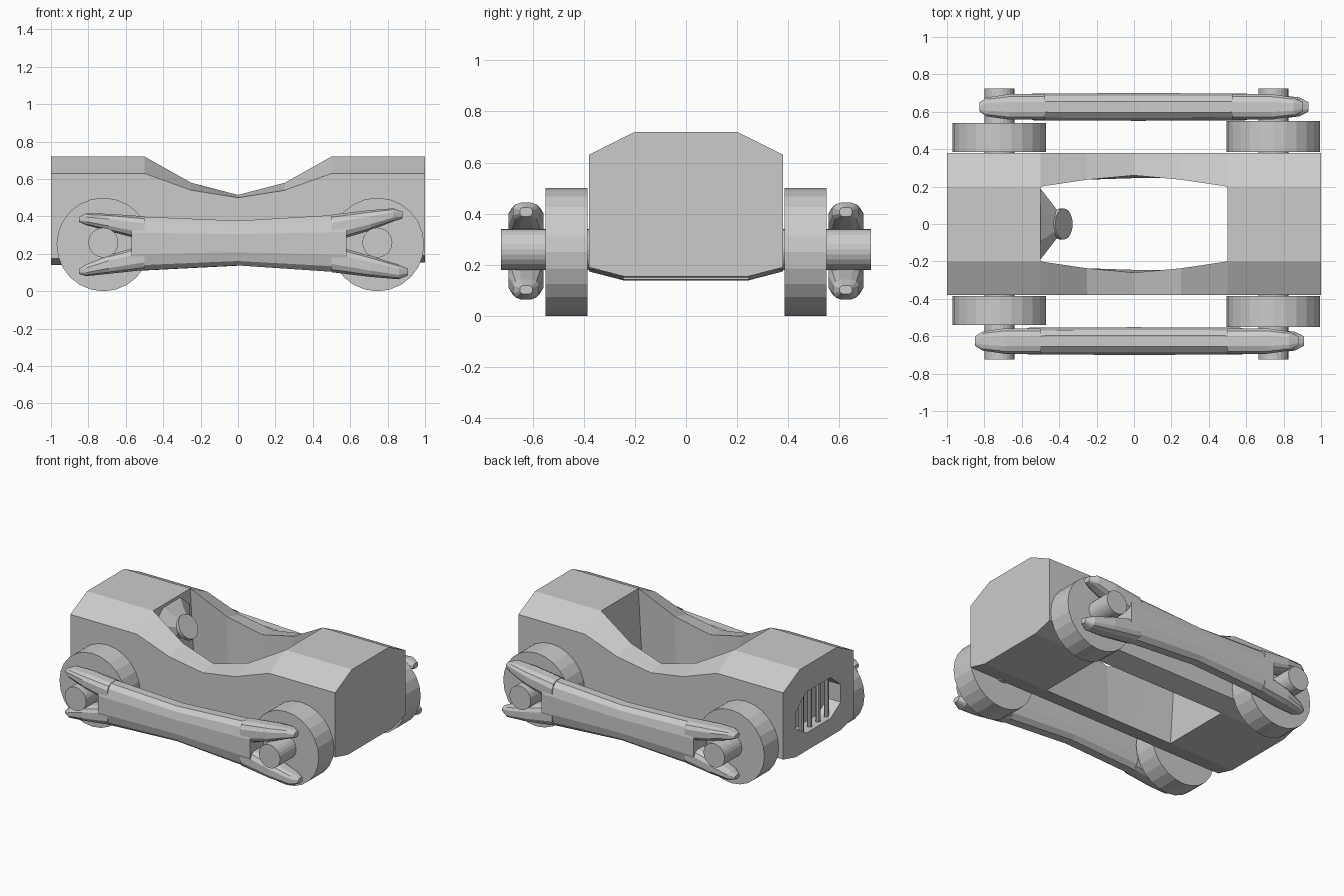
import bpy, bmesh, math
from mathutils import Vector, Matrix

if "Cube" in bpy.data.objects:
    bpy.data.objects.remove(bpy.data.objects["Cube"])


def finish(bm, name):
    bmesh.ops.remove_doubles(bm, verts=bm.verts, dist=1e-5)
    bmesh.ops.recalc_face_normals(bm, faces=bm.faces)
    me = bpy.data.meshes.new(name)
    bm.to_mesh(me)
    bm.free()
    ob = bpy.data.objects.new(name, me)
    bpy.context.collection.objects.link(ob)
    return ob


def bridge(bm, a, b, skip=()):
    n = len(a)
    for i in range(n):
        if i not in skip:
            bm.faces.new((a[i], a[(i + 1) % n], b[(i + 1) % n], b[i]))


def cylinder(name, p, q, r, sides):
    p, q = Vector(p), Vector(q)
    d = q - p
    bm = bmesh.new()
    rot = d.to_track_quat('Z', 'Y').to_matrix().to_4x4()
    bmesh.ops.create_cone(bm, cap_ends=True, segments=sides, radius1=r, radius2=r,
                          depth=d.length, matrix=Matrix.Translation((p + q) / 2) @ rot)
    return finish(bm, name)


# Body: octagonal sections; the cockpit is open at top and bottom
def body_section(x, ytop, ztop, zside):
    zb = 0.147 + 0.008 * x
    half = [(0.245, zb), (0.38, zb + 0.035), (0.38, zside), (ytop, ztop)]
    return [(x, y, z) for y, z in half] + [(x, -y, z) for y, z in reversed(half)]


sections = [(-1, .2, .72, .63), (-.5, .2, .72, .63), (-.25, .237, .58, .54), (0, .26, .515, .50),
            (.25, .237, .58, .54), (.5, .2, .72, .63), (1, .2, .72, .63)]
bm = bmesh.new()
rings = [[bm.verts.new(p) for p in body_section(*s)] for s in sections]
for i in range(6):
    a, b = rings[i], rings[i + 1]
    cockpit = 1 <= i <= 4
    bridge(bm, a, b, (3, 7) if cockpit else ())
    if cockpit:  # inner side walls
        bm.faces.new((a[3], b[3], b[0], a[0]))
        bm.faces.new((a[4], b[4], b[7], a[7]))
for i in (1, 5):  # walls at both cockpit ends
    bm.faces.new([rings[i][k] for k in (0, 3, 4, 7)])
bm.faces.new(rings[6])
# recessed grille opening in the nose
opening = [(.13, .26), (.24, .33), (.24, .45), (.13, .54)]
opening += [(-y, z) for y, z in reversed(opening)]
rim = [bm.verts.new((-1, y, z)) for y, z in opening]
deep = [bm.verts.new((-.9, y, z)) for y, z in opening]
bridge(bm, rings[0], rim)
bridge(bm, rim, deep)
bm.faces.new(deep)
finish(bm, "body")

# Grille bars
for i in range(4):
    y = -0.135 + 0.09 * i
    cylinder("grille_bar", (-.965, y, .265), (-.965, y, .535), 0.016, 8)

# Steering mount and wheel
bm = bmesh.new()
base = [(.09, .42), (.19, .48), (.19, .62), (.09, .70)]
base += [(-y, z) for y, z in reversed(base)]
a = [bm.verts.new((-.5, y, z)) for y, z in base]
b = [bm.verts.new((-.405, y * .35, .56 + (z - .56) * .35)) for y, z in base]
bridge(bm, a, b)
bm.faces.new(a)
bm.faces.new(b)
finish(bm, "steering_mount")
tilt = Vector((math.cos(.6), 0, math.sin(.6)))
hub = Vector((-.375, 0, .57))
cylinder("steering_wheel", hub - tilt * .025, hub, 0.083, 24)

# Wheels and axles
for side in (-1, 1):
    for x, yo, tag in ((-.72, .54, "front"), (.745, .55, "rear")):
        cylinder(tag + "_wheel", (x, side * .385, .25), (x, side * yo, .25), 0.25, 24)
        cylinder(tag + "_axle", (x, side * .36, .26), (x, side * .725, .26), 0.08, 24)


# Bones: a pinched shaft with two tapered prongs at each end
def loft(bm, secs, yc, dx, n=12):
    prev = None
    for x, lo, hi, hy in secs:
        ring = []
        for k in range(n):
            t = 2 * math.pi * (k + .5) / n
            c, s = math.cos(t), math.sin(t)
            sq = [math.copysign(abs(v) ** .7, v) for v in (c, s)]
            ring.append(bm.verts.new((x + dx, yc + hy * sq[0],
                                      (lo + hi) / 2 + (hi - lo) / 2 * sq[1])))
        if prev:
            bridge(bm, prev, ring)
        else:
            bm.faces.new(ring)
        prev = ring
    bm.faces.new(prev)


parts = [
    [(-.57, .105, .405, .073), (0, .135, .38, .076), (.58, .095, .415, .073)],
    [(-.5, .27, .402, .07), (-.69, .32, .415, .07), (-.81, .352, .417, .052), (-.85, .37, .398, .025)],
    [(-.5, .112, .25, .07), (-.69, .092, .195, .07), (-.81, .08, .145, .052), (-.85, .092, .12, .025)],
    [(.5, .26, .412, .07), (.71, .325, .435, .07), (.83, .372, .444, .052), (.88, .388, .425, .025)],
    [(.5, .1, .25, .07), (.71, .075, .19, .07), (.86, .063, .143, .052), (.91, .085, .12, .025)],
]
for side, dx, name in ((-1, 0, "near_bone"), (1, .024, "far_bone")):
    bm = bmesh.new()
    for secs in parts:
        loft(bm, secs, side * .626, dx)
    finish(bm, name)
